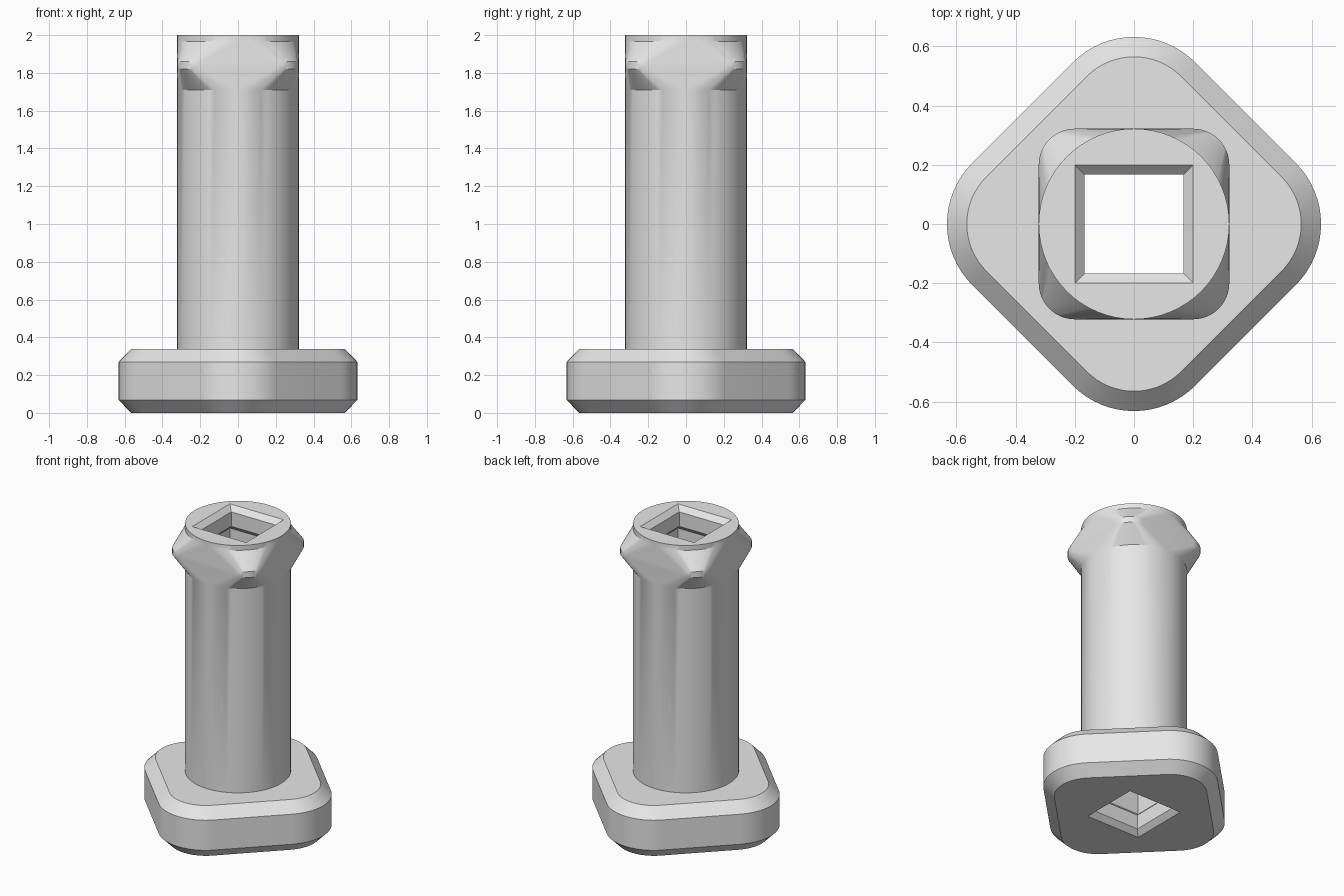
import bpy, bmesh, math

if "Cube" in bpy.data.objects:
    bpy.data.objects.remove(bpy.data.objects["Cube"])

STEPS = 8  # segments per 45 degree sector

grey = bpy.data.materials.new("plain_grey")
grey.diffuse_color = (0.8, 0.8, 0.8, 1)
grey.use_nodes = True
grey.node_tree.nodes["Principled BSDF"].inputs["Base Color"].default_value = grey.diffuse_color


def ring(z, r, centre=0.0, diamond=False):
    """Rounded square: four arcs of radius r; centre is the arc centre offset."""
    pts = []
    for s in range(8):
        if diamond:   # arcs centred on the x and y axes
            a = ((s + 1) // 2) * math.pi / 2
            cx, cy = centre * math.cos(a), centre * math.sin(a)
        else:         # arcs centred on the diagonals
            a = (s // 2) * math.pi / 2 + math.pi / 4
            cx = math.copysign(centre, math.cos(a))
            cy = math.copysign(centre, math.sin(a))
        for i in range(STEPS + 1):
            t = (s + i / STEPS) * math.pi / 4
            pts.append((cx + r * math.cos(t), cy + r * math.sin(t), z))
    return pts


def loft(name, rings):
    bm = bmesh.new()
    loops = [[bm.verts.new(p) for p in pts] for pts in rings]
    n = len(loops[0])
    for a, b in zip(loops, loops[1:]):
        for i in range(n):
            j = (i + 1) % n
            bm.faces.new((a[i], a[j], b[j], b[i]))
    bmesh.ops.remove_doubles(bm, verts=bm.verts, dist=1e-5)
    mesh = bpy.data.meshes.new(name)
    bm.to_mesh(mesh)
    bm.free()
    mesh.materials.append(grey)
    ob = bpy.data.objects.new(name, mesh)
    bpy.context.collection.objects.link(ob)
    bpy.ops.object.select_all(action='DESELECT')
    ob.select_set(True)
    bpy.context.view_layer.objects.active = ob
    bpy.ops.object.shade_smooth_by_angle(angle=math.radians(30))
    return ob


WIDE, LIP, R = 0.20, 0.167, 0.322   # bore, bore lip and shaft sizes

# Chamfered foot: bore going down, underside, outer wall, top face
loft("foot", [
    ring(0.34, 0, WIDE),
    ring(0.163, 0, WIDE),
    ring(0.13, 0, LIP),
    ring(0.033, 0, LIP),
    ring(0.0, 0, WIDE),
    ring(0.0, 0.225, 0.34, True),
    ring(0.068, 0.292, 0.34, True),
    ring(0.27, 0.292, 0.34, True),
    ring(0.338, 0.225, 0.34, True),
    ring(0.338, R),
])

# Round shaft with flared square head, then the bore back down
loft("shaft_and_head", [
    ring(0.338, R),
    ring(1.71, R),
    ring(1.82, R - 0.2, 0.2),
    ring(1.86, R - 0.2, 0.2),
    ring(1.967, R),
    ring(2.0, R),
    ring(2.0, 0, WIDE),
    ring(1.967, 0, LIP),
    ring(1.87, 0, LIP),
    ring(1.837, 0, WIDE),
    ring(0.34, 0, WIDE),
])
